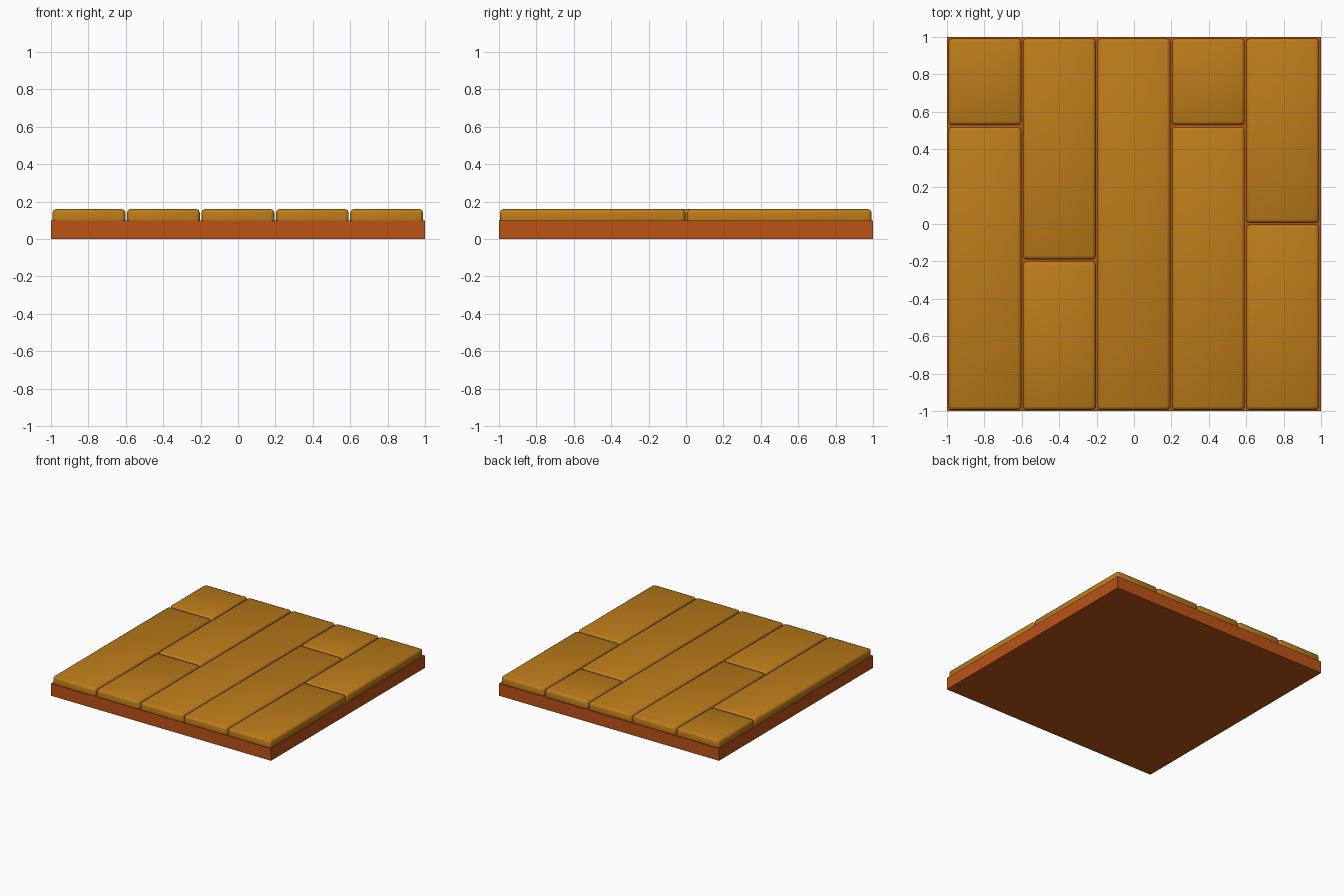
import bpy, bmesh
from mathutils import Matrix

if "Cube" in bpy.data.objects:
    bpy.data.objects.remove(bpy.data.objects["Cube"])


def material(name, rgb):
    m = bpy.data.materials.new(name)
    m.diffuse_color = (*rgb, 1)
    m.use_nodes = True
    m.node_tree.nodes["Principled BSDF"].inputs["Base Color"].default_value = m.diffuse_color
    return m


def box(name, lo, hi, mat, bevel=0.0):
    # unit cube, optionally rounded, then stretched to the given bounds
    bm = bmesh.new()
    bmesh.ops.create_cube(bm, size=1)
    size = [b - a for a, b in zip(lo, hi)]
    mid = [(a + b) / 2 for a, b in zip(lo, hi)]
    bmesh.ops.scale(bm, vec=size, verts=bm.verts)
    if bevel:
        bmesh.ops.bevel(bm, geom=bm.edges[:], offset=bevel, segments=2,
                        profile=0.5, affect='EDGES')
        for f in bm.faces:
            f.smooth = True
    bmesh.ops.translate(bm, vec=mid, verts=bm.verts)
    me = bpy.data.meshes.new(name)
    bm.to_mesh(me)
    bm.free()
    me.materials.append(mat)
    ob = bpy.data.objects.new(name, me)
    bpy.context.collection.objects.link(ob)
    return ob


base_mat = material("base_orange", (0.50, 0.085, 0.008))
wood_mat = material("plank_wood", (0.50, 0.20, 0.01))

# Base slab
box("floor_base", (-1, -1, 0), (1, 1, 0.1), base_mat)

# Five rows of planks, each split at its joint position (or left whole)
joints = [0.523, -0.195, None, 0.523, 0.0]
for i, joint in enumerate(joints):
    x = -0.797 + 0.398 * i
    if joint is None:
        spans = [(-0.995, 0.992)]
    else:
        spans = [(-0.995, joint - 0.004), (joint + 0.005, 0.992)]
    for k, (y0, y1) in enumerate(spans):
        box(f"plank_{i + 1}_{k + 1}", (x - 0.195, y0, 0.06),
            (x + 0.195, y1, 0.16), wood_mat, 0.02)
